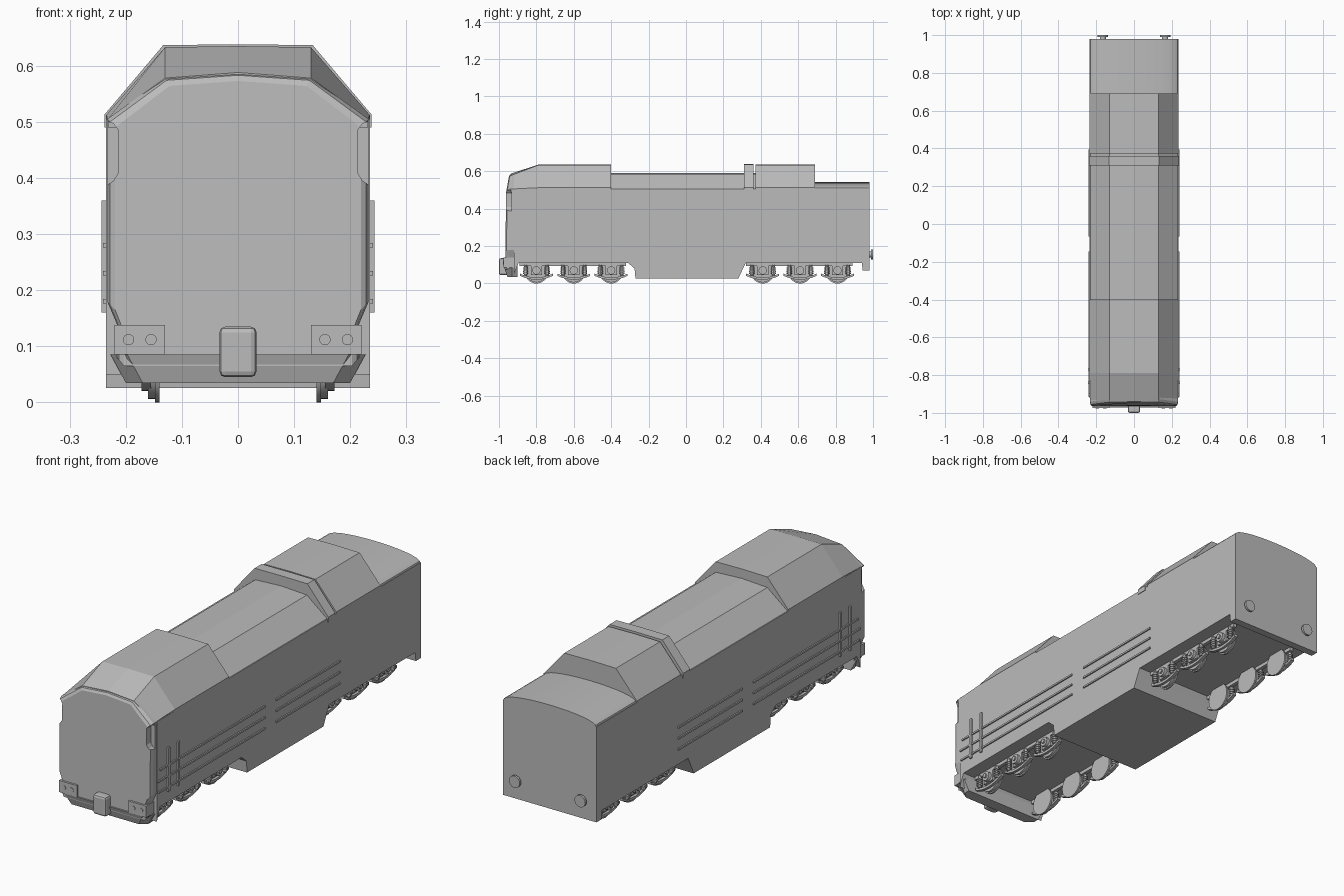
import bpy, bmesh, math
from mathutils import Matrix, Vector

if "Cube" in bpy.data.objects:
    bpy.data.objects.remove(bpy.data.objects["Cube"])

grey = bpy.data.materials.new("plain_grey")
grey.use_nodes = True
grey.diffuse_color = (0.5, 0.5, 0.5, 1)
grey.node_tree.nodes["Principled BSDF"].inputs["Base Color"].default_value = (0.5, 0.5, 0.5, 1)


def finish(name, bm, smooth=False):
    bmesh.ops.recalc_face_normals(bm, faces=bm.faces)
    mesh = bpy.data.meshes.new(name)
    bm.to_mesh(mesh)
    bm.free()
    mesh.materials.append(grey)
    ob = bpy.data.objects.new(name, mesh)
    bpy.context.collection.objects.link(ob)
    if smooth:
        bpy.ops.object.select_all(action="DESELECT")
        ob.select_set(True)
        bpy.context.view_layer.objects.active = ob
        bpy.ops.object.shade_smooth_by_angle(angle=math.radians(30))
    return ob


def add_loft(bm, rings):
    rows = [[bm.verts.new(p) for p in ring] for ring in rings]
    n = len(rows[0])
    for a, b in zip(rows, rows[1:]):
        for i in range(n):
            bm.faces.new((a[i], a[(i + 1) % n], b[(i + 1) % n], b[i]))
    bm.faces.new(rows[0])
    bm.faces.new(rows[-1])


def add_box(bm, x0, x1, y0, y1, z0, z1):
    size = Vector((x1 - x0, y1 - y0, z1 - z0))
    mid = Vector((x0 + x1, y0 + y1, z0 + z1)) / 2
    bmesh.ops.create_cube(bm, size=1, matrix=Matrix.Translation(mid) @ Matrix.Diagonal((*size, 1)))


def add_cyl(bm, centre, r, depth, axis="Z", sides=24):
    turn = {"X": Matrix.Rotation(math.pi / 2, 4, "Y"), "Y": Matrix.Rotation(math.pi / 2, 4, "X"),
            "Z": Matrix.Identity(4)}[axis]
    bmesh.ops.create_cone(bm, cap_ends=True, segments=sides, radius1=r, radius2=r, depth=depth,
                          matrix=Matrix.Translation(centre) @ turn)


def mirrored(half):
    # Half outline from the centre line outwards, made whole
    return half + [(-x, z) for x, z in reversed(half) if x > 0]


def section(y, half):
    return [(x, y, z) for x, z in mirrored(half)]


def loft(name, rings, smooth=False):
    bm = bmesh.new()
    add_loft(bm, rings)
    return finish(name, bm, smooth)


W = 0.235

# Main hull with the fuel tank hanging between the bogies
side = [(-0.92, 0.505), (0.98, 0.505), (0.98, 0.07), (0.945, 0.07), (0.94, 0.11), (0.32, 0.11),
        (0.305, 0.08), (0.28, 0.026), (-0.27, 0.026), (-0.275, 0.08), (-0.31, 0.11),
        (-0.895, 0.11), (-0.92, 0.05)]
loft("hull", [[(x, y, z) for y, z in side] for x in (-W, W)])

# Roof sections
hump = [(0, 0.635), (0.13, 0.633), (W, 0.512), (W, 0.49)]
rim = [(0, 0.638), (0.133, 0.637), (W + 0.003, 0.513), (W + 0.003, 0.49)]
low = [(0, 0.592), (0.13, 0.585), (W, 0.502), (W, 0.49)]
brow = [(0, 0.588), (0.13, 0.578), (0.232, 0.505), (0.232, 0.49)]
loft("middle_roof", [section(-0.41, low), section(0.32, low)])
loft("front_roof_hump", [section(-0.79, hump), section(-0.4, hump)])
loft("rear_roof_hump", [section(0.372, hump), section(0.69, hump)])
loft("hump_rim", [section(0.31, rim), section(0.36, rim)])
loft("hump_groove", [section(0.355, low), section(0.375, low)])
loft("cab_roof", [section(-0.935, brow), section(-0.79, hump)])
arch = [(W * math.sin(t * math.pi / 16), 0.5 + 0.042 * math.cos(t * math.pi / 16) ** 0.8)
        for t in range(8)] + [(W, 0.5), (W, 0.48)]
loft("rear_roof", [section(0.685, arch), section(0.98, arch)], True)

# Cab front with rounded border, leaning back near the top
face = [(0, 0.588), (0.13, 0.579), (0.233, 0.505), (0.233, 0.18), (0.216, 0.14), (0.216, 0.08)]


def face_ring(y, inset):
    return [(x * (1 - inset), y + max(0, z - 0.48) * 0.18, z - inset * 0.25)
            for x, z in mirrored(face)]


cab = loft("cab_front", [face_ring(-0.9, 0), face_ring(-0.945, 0), face_ring(-0.96, 0.02),
                         face_ring(-0.966, 0.06)])

# Recessed corner windows
bm = bmesh.new()
for s in (-1, 1):
    add_loft(bm, [[(s * x, y, z) for x, z in ((0.26, 0.37), (0.222, 0.395), (0.213, 0.41),
                                              (0.213, 0.485), (0.222, 0.497), (0.26, 0.51))]
                  for y in (-1.0, -0.932)])
cutter = finish("window_cutter", bm)
cutter.hide_render = True
cutter.hide_viewport = True
cut = cab.modifiers.new("windows", "BOOLEAN")
cut.operation = "DIFFERENCE"
cut.object = cutter

# Front apron with chamfered corners, narrowing downwards


def apron(z, w, front):
    return [(-w, -0.9, z), (-w, -0.93, z), (-w + 0.03, front, z),
            (w - 0.03, front, z), (w, -0.93, z), (w, -0.9, z)]


loft("front_apron", [apron(0.035, 0.2, -0.955), apron(0.085, 0.227, -0.972)])

# Lamp boxes, each with two lamps
bm = bmesh.new()
for s in (-1, 1):
    add_box(bm, s * 0.175 - 0.045, s * 0.175 + 0.045, -0.975, -0.92, 0.085, 0.138)
    for x in (0.155, 0.195):
        add_cyl(bm, (s * x, -0.976, 0.112), 0.01, 0.004, "Y", 16)
finish("lamp_boxes", bm)

# Coupler
bm = bmesh.new()
add_box(bm, -0.033, 0.033, -1.0, -0.94, 0.045, 0.135)
coupler = finish("coupler", bm)
bevel = coupler.modifiers.new("bevel", "BEVEL")
bevel.width = 0.01
bevel.segments = 2

# Rear buffers
bm = bmesh.new()
for s in (-1, 1):
    add_cyl(bm, (s * 0.165, 0.985, 0.155), 0.016, 0.02, "Y")
    add_cyl(bm, (s * 0.165, 0.995, 0.155), 0.027, 0.01, "Y")
finish("rear_buffers", bm, True)

# Side ribs and upright cab handrails
bm = bmesh.new()
for s in (-1, 1):
    x0, x1 = sorted((s * 0.23, s * 0.241))
    for z, start in ((0.18, -0.91), (0.23, -0.915), (0.28, -0.9)):
        add_box(bm, x0, x1, start, -0.145, z - 0.004, z + 0.004)
        add_box(bm, x0, x1, -0.065, 0.395, z - 0.004, z + 0.004)
finish("side_ribs", bm)
bm = bmesh.new()
for s in (-1, 1):
    x0, x1 = sorted((s * 0.23, s * 0.243))
    for y in (-0.84, -0.77):
        add_box(bm, x0, x1, y - 0.006, y + 0.006, 0.16, 0.36)
finish("handrails", bm)


# Bogies: wheels, axle boxes, leaf springs, coils and side frames
def build_bogie(name, middle):
    wheels, frame = bmesh.new(), bmesh.new()
    for s in (-1, 1):
        x0, x1 = sorted((s * 0.155, s * 0.172))
        add_box(frame, x0, x1, middle - 0.29, middle + 0.28, 0.094, 0.112)
        for y in (middle - 0.2, middle, middle + 0.2):
            add_cyl(wheels, (s * 0.144, y, 0.062), 0.062, 0.008, "X", 32)
            add_cyl(wheels, (s * 0.153, y, 0.062), 0.056, 0.014, "X", 32)
            add_cyl(frame, (s * 0.172, y, 0.07), 0.022, 0.03, "X", 20)
            add_cyl(frame, (s * 0.19, y, 0.07), 0.01, 0.008, "X", 12)
            add_box(frame, x0, x1, y - 0.03, y + 0.03, 0.045, 0.095)
            # Sagging leaf spring
            arc = [(y + t * 0.022, 0.02 + 0.0013 * t * t) for t in range(-4, 5)]
            ring = arc + [(a, b + 0.012) for a, b in reversed(arc)]
            add_loft(frame, [[(x, a, b) for a, b in ring] for x in (x0, x1)])
            for d in (-0.058, 0.058):
                for k in range(4):
                    add_cyl(frame, (s * 0.172, y + d, 0.053 + k * 0.01), 0.014, 0.006, "Z", 12)
                add_cyl(frame, (s * 0.172, y + d, 0.07), 0.009, 0.06, "Z", 10)
    finish(name + "_wheels", wheels, True)
    finish(name + "_frame", frame, True)


build_bogie("front_bogie", -0.6)
build_bogie("rear_bogie", 0.61)
